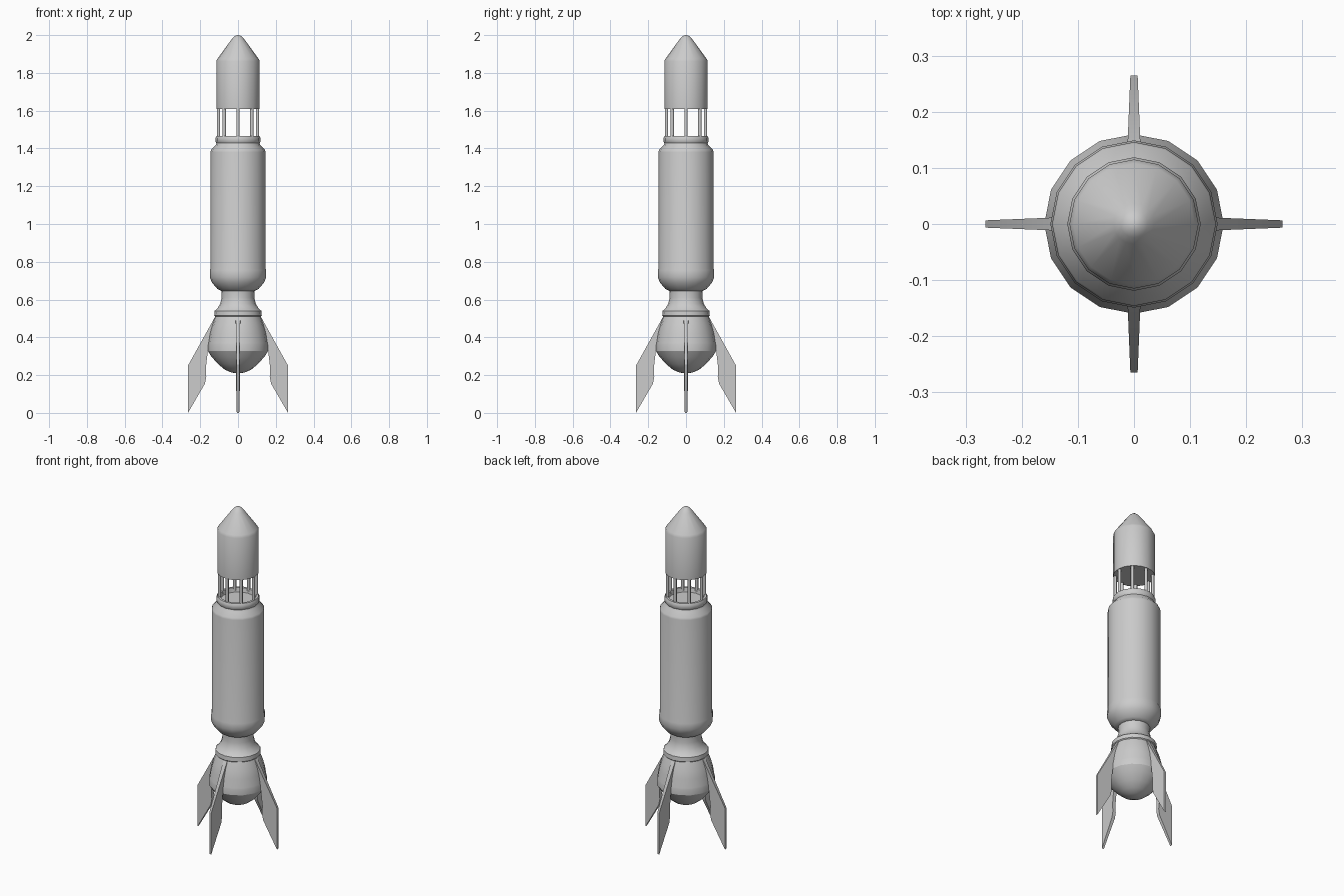
import bpy, bmesh, math

if "Cube" in bpy.data.objects:
    bpy.data.objects.remove(bpy.data.objects["Cube"])

SIDES = 16


def finish(name, bm, angle=40):
    bmesh.ops.remove_doubles(bm, verts=bm.verts, dist=1e-5)
    bmesh.ops.recalc_face_normals(bm, faces=bm.faces)
    mesh = bpy.data.meshes.new(name)
    bm.to_mesh(mesh)
    bm.free()
    ob = bpy.data.objects.new(name, mesh)
    bpy.context.collection.objects.link(ob)
    bpy.ops.object.select_all(action='DESELECT')
    bpy.context.view_layer.objects.active = ob
    ob.select_set(True)
    bpy.ops.object.shade_smooth_by_angle(angle=math.radians(angle))
    return ob


def lathe(name, profile):
    """Spin (radius, height) points round z."""
    bm = bmesh.new()
    vs = [bm.verts.new((r, 0, z)) for r, z in profile]
    es = [bm.edges.new(p) for p in zip(vs, vs[1:])]
    bmesh.ops.spin(bm, geom=vs + es, cent=(0, 0, 0), axis=(0, 0, 1),
                   angle=2 * math.pi, steps=SIDES, use_duplicate=False)
    return finish(name, bm, 30)


# Nose capsule with rounded tip
lathe("nose_capsule", [(0, 2.0), (0.012, 1.998), (0.024, 1.989), (0.036, 1.975),
                       (0.108, 1.876), (0.115, 1.862), (0.115, 1.608), (0, 1.608)])

# Main body: recessed collar, shoulder, barrel, lower band and taper into neck
lathe("main_body", [(0, 1.44), (0.095, 1.44), (0.1, 1.465), (0.114, 1.465),
                    (0.119, 1.455), (0.119, 1.437), (0.114, 1.428), (0.118, 1.418),
                    (0.143, 1.392), (0.146, 1.38), (0.146, 0.765), (0.149, 0.755),
                    (0.149, 0.718), (0.138, 0.69), (0.108, 0.655), (0.088, 0.645),
                    (0, 0.645)])

# Waist flaring into the tail bulb
lathe("tail_bulb", [(0, 0.65), (0.088, 0.65), (0.086, 0.61), (0.094, 0.578),
                    (0.11, 0.552), (0.124, 0.54), (0.126, 0.515), (0.121, 0.51),
                    (0.138, 0.465), (0.15, 0.42), (0.158, 0.37), (0.16, 0.362),
                    (0.16, 0.328), (0.14, 0.297), (0.105, 0.258), (0.07, 0.229),
                    (0.035, 0.214), (0, 0.208)])

# Ring of struts under the capsule
for i in range(8):
    a = i * math.pi / 4
    bpy.ops.mesh.primitive_cylinder_add(
        vertices=8, radius=0.009, depth=0.18,
        location=(0.103 * math.cos(a), 0.103 * math.sin(a), 1.535))
    bpy.context.object.name = f"strut_{i + 1}"
    bpy.ops.object.shade_smooth_by_angle(angle=math.radians(50))

# Four swept fins, thinner towards the outer edge
outline = [(0.118, 0.515), (0.265, 0.25), (0.265, 0.005), (0.175, 0.155),
           (0.168, 0.19), (0.17, 0.24), (0.163, 0.3), (0.157, 0.36), (0.125, 0.38)]
outline[2] = (0.265, 0.0)
for i in range(4):
    bm = bmesh.new()
    rings = []
    for s in (-1, 1):
        rings.append([bm.verts.new((x, s * (0.0125 - 0.006 * (x - 0.118) / 0.147), z))
                      for x, z in outline])
        bm.faces.new(rings[-1])
    n = len(outline)
    for k in range(n):
        j = (k + 1) % n
        bm.faces.new((rings[0][k], rings[0][j], rings[1][j], rings[1][k]))
    fin = finish(f"fin_{i + 1}", bm, 30)
    fin.rotation_euler.z = i * math.pi / 2
